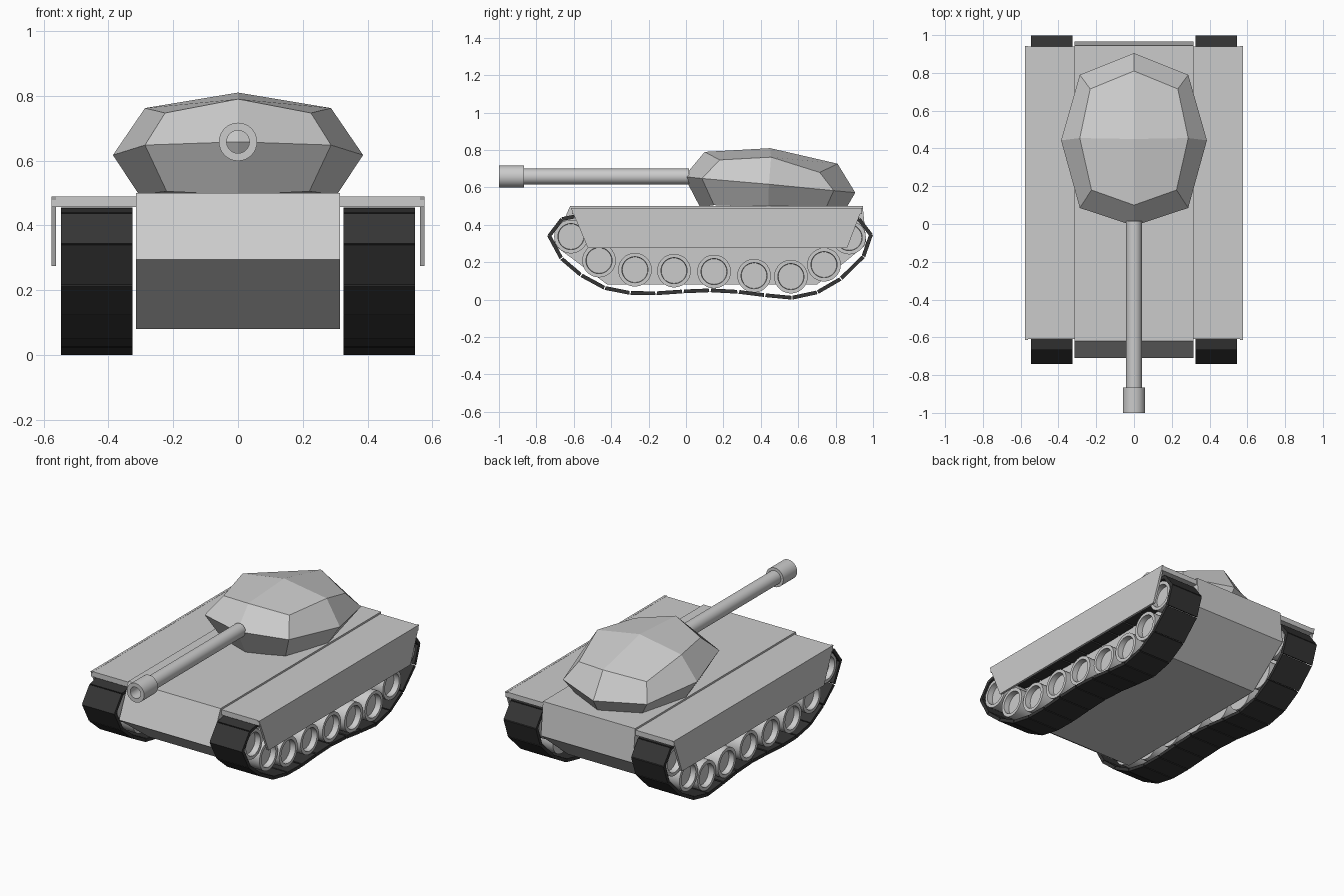
import bpy, bmesh, math
from mathutils import Vector

if "Cube" in bpy.data.objects:
    bpy.data.objects.remove(bpy.data.objects["Cube"])


def make(name, bm, mirror=False, mat=None):
    bmesh.ops.recalc_face_normals(bm, faces=bm.faces[:])
    me = bpy.data.meshes.new(name)
    bm.to_mesh(me)
    bm.free()
    ob = bpy.data.objects.new(name, me)
    bpy.context.collection.objects.link(ob)
    if mirror:
        ob.modifiers.new("mirror", 'MIRROR').use_mirror_merge = False
    if mat:
        me.materials.append(mat)
    return ob


def prism(bm, yz, x0, x1):
    """Side profile extruded across x."""
    a = [bm.verts.new((x0, y, z)) for y, z in yz]
    b = [bm.verts.new((x1, y, z)) for y, z in yz]
    bm.faces.new(a)
    bm.faces.new(b[::-1])
    for i in range(len(a)):
        j = (i + 1) % len(a)
        bm.faces.new((a[i], a[j], b[j], b[i]))


def lathe(bm, prof, place, n=28):
    """Closed (radius, offset) profile turned about an axis; place maps (u, v, offset) to 3D."""
    rings = []
    for r, t in prof:
        if r == 0:
            rings.append([bm.verts.new(place(0, 0, t))] * n)
        else:
            rings.append([bm.verts.new(place(r * math.cos(k * math.tau / n),
                                             r * math.sin(k * math.tau / n), t)) for k in range(n)])
    for i in range(len(rings)):
        a, b = rings[i], rings[(i + 1) % len(rings)]
        if a[0] is a[1] and b[0] is b[1]:
            continue
        for k in range(n):
            m = (k + 1) % n
            bm.faces.new(list(dict.fromkeys((a[k], a[m], b[m], b[k]))))


def smooth(ob):
    bpy.ops.object.select_all(action='DESELECT')
    ob.select_set(True)
    bpy.context.view_layer.objects.active = ob
    bpy.ops.object.shade_smooth_by_angle(angle=math.radians(35))


rubber = bpy.data.materials.new("dark_track")
rubber.diffuse_color = (0.035, 0.035, 0.035, 1)
rubber.use_nodes = True
rubber.node_tree.nodes["Principled BSDF"].inputs["Base Color"].default_value = rubber.diffuse_color

# Hull
bm = bmesh.new()
prism(bm, [(-0.71, 0.295), (-0.42, 0.08), (0.70, 0.08), (0.965, 0.295),
           (0.945, 0.50), (-0.62, 0.50)], -0.315, 0.315)
make("hull", bm)

# Fenders and side skirts
bm = bmesh.new()
prism(bm, [(-0.61, 0.457), (0.94, 0.457), (0.94, 0.489), (-0.61, 0.489)], 0.312, 0.575)
make("fender", bm, True)
bm = bmesh.new()
prism(bm, [(-0.615, 0.49), (-0.524, 0.275), (0.861, 0.275), (0.943, 0.49)], 0.562, 0.576)
make("skirt", bm, True)

# Track: one plate per path segment, with small gaps
path = [(-0.594, 0.455), (-0.668, 0.44), (-0.743, 0.342), (-0.674, 0.214), (-0.567, 0.123),
        (-0.438, 0.053), (-0.30, 0.026), (-0.16, 0.024), (-0.016, 0.034), (0.128, 0.04),
        (0.278, 0.032), (0.42, 0.014), (0.567, 0.0), (0.706, 0.03), (0.834, 0.104),
        (0.957, 0.225), (1.0, 0.348), (0.93, 0.44), (0.81, 0.452)]
path += [(0.81 - 1.404 * k / 10, 0.452 - 0.02 * math.sin(math.pi * k / 10)) for k in range(1, 10)]
bm = bmesh.new()
for i, p in enumerate(path):
    p, q = Vector(p), Vector(path[(i + 1) % len(path)])
    d = (q - p).normalized()
    nrm = Vector((-d.y, d.x)) * 0.02
    p, q = p + d * 0.003, q - d * 0.003
    e = d * 0.003
    prism(bm, [p, q, q + nrm - e, p + nrm + e], 0.325, 0.546)
make("track", bm, True, rubber)

# Road wheels with recessed faces
centres = [(-0.615, 0.337), (-0.465, 0.209), (-0.273, 0.16), (-0.064, 0.155), (0.15, 0.15),
           (0.364, 0.128), (0.561, 0.123), (0.738, 0.187), (0.872, 0.332)]
wheel = [(0, 0.33), (0.09, 0.33), (0.09, 0.535), (0.07, 0.535), (0.068, 0.50), (0, 0.50)]
bm = bmesh.new()
for cy, cz in centres:
    lathe(bm, wheel, lambda u, v, t: (t, cy + u, cz + v))
smooth(make("wheels", bm, True))

# Turret: faceted rings (front, front corner, side, rear corner, rear) and a peak
half_rings = [
    [(0, 0.075, 0.495), (0.22, 0.15, 0.505), (0.305, 0.44, 0.495), (0.225, 0.75, 0.495), (0, 0.86, 0.495)],
    [(0, -0.01, 0.658), (0.287, 0.085, 0.648), (0.386, 0.443, 0.617), (0.287, 0.79, 0.583), (0, 0.905, 0.572)],
    [(0, 0.10, 0.79), (0.225, 0.18, 0.747), (0.287, 0.455, 0.762), (0.232, 0.715, 0.68), (0, 0.81, 0.727)],
]
bm = bmesh.new()
rings = []
for h in half_rings:
    full = h + [(-x, y, z) for x, y, z in h[3:0:-1]]
    rings.append([bm.verts.new(c) for c in full])
bm.faces.new(rings[0])
for a, b in zip(rings, rings[1:]):
    for k in range(8):
        m = (k + 1) % 8
        bm.faces.new((a[k], a[m], b[m], b[k]))
peak = bm.verts.new((0, 0.45, 0.81))
top = rings[2]
for k in range(0, 8, 2):
    bm.faces.new((top[k], top[k + 1], top[(k + 2) % 8], peak))
make("turret", bm)

# Gun: hollow barrel with muzzle sleeve
bm = bmesh.new()
lathe(bm, [(0.035, 0.015), (0.042, 0.015), (0.042, -0.865), (0.059, -0.865),
           (0.059, -1.0), (0.035, -1.0)], lambda u, v, t: (u, t, 0.658 + v), 32)
smooth(make("gun_barrel", bm))
